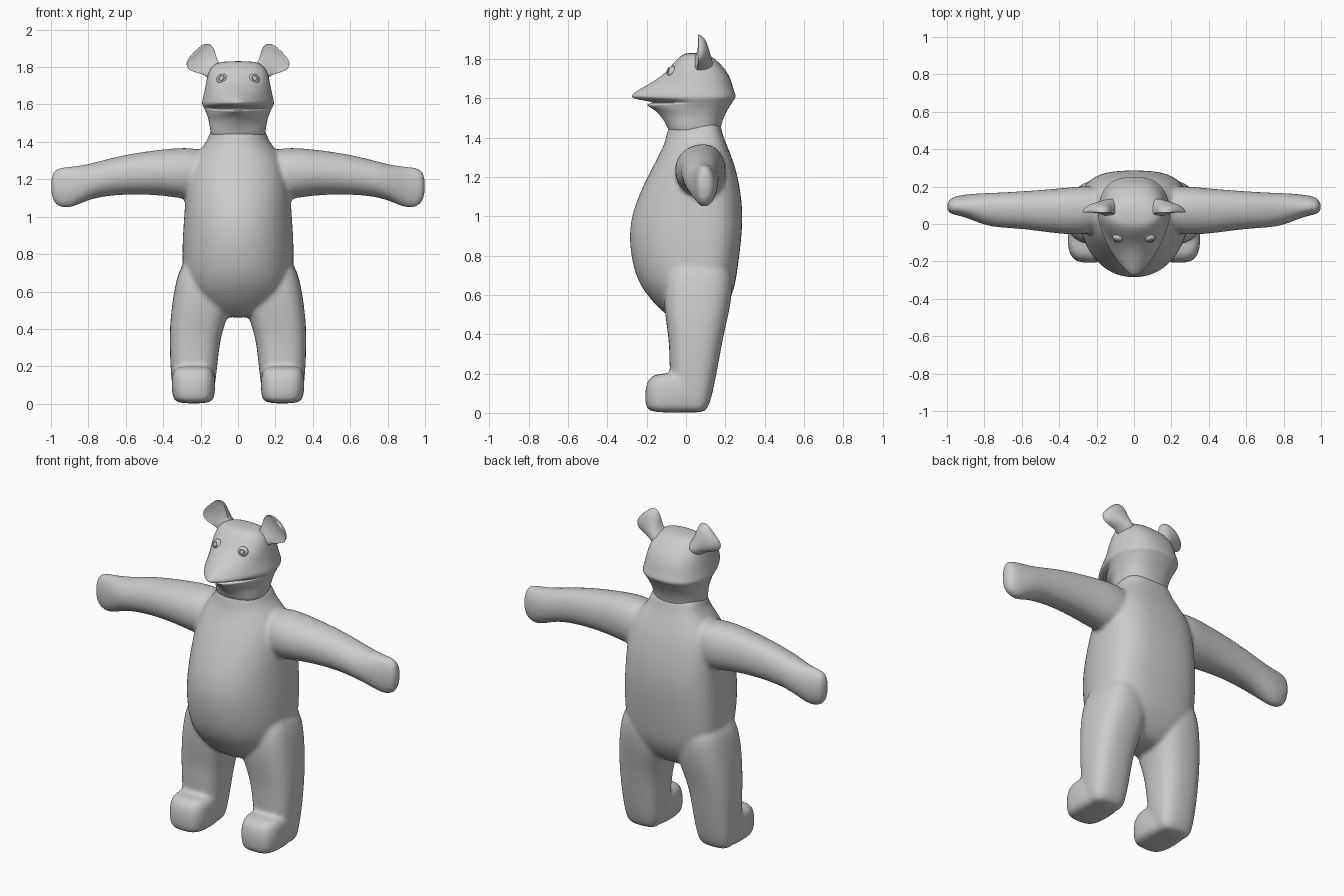
import bpy
import bmesh
import math
from mathutils import Matrix, Vector

if "Cube" in bpy.data.objects:
    bpy.data.objects.remove(bpy.data.objects["Cube"], do_unlink=True)

SIDES = 24

clay = bpy.data.materials.new("grey_clay")
clay.use_nodes = True
clay.diffuse_color = (0.6, 0.6, 0.6, 1)
clay.node_tree.nodes["Principled BSDF"].inputs["Base Color"].default_value = (0.6, 0.6, 0.6, 1)


def power(value, exponent):
    return math.copysign(abs(value) ** exponent, value)


def loft(bm, rows, middle, place, front=lambda t: 2.5, back=2.5):
    """Skin rows of (station, low, high, y_front, y_back); place maps (station, side, y) to space."""
    rings = []
    for t, low, high, y_front, y_back in rows:
        ring = []
        for i in range(SIDES):
            angle = math.tau * i / SIDES
            c, s = math.cos(angle), math.sin(angle)
            n = front(t) if s < 0 else back
            depth = middle - y_front if s < 0 else y_back - middle
            side = (low + high) / 2 + (high - low) / 2 * power(c, 2 / n)
            ring.append(bm.verts.new(place(t, side, middle + depth * power(s, 2 / n))))
        rings.append(ring)
    faces = [bm.faces.new(rings[0]), bm.faces.new(rings[-1])]
    for a, b in zip(rings, rings[1:]):
        for i in range(SIDES):
            j = (i + 1) % SIDES
            faces.append(bm.faces.new((a[i], a[j], b[j], b[i])))
    bmesh.ops.recalc_face_normals(bm, faces=faces)


def both_sides(rows):
    return [(t, -r, r, y0, y1) for t, r, y0, y1 in rows]


def finish(bm, name, subdivide=0):
    mesh = bpy.data.meshes.new(name)
    bm.to_mesh(mesh)
    bm.free()
    mesh.materials.append(clay)
    mesh.shade_smooth()
    obj = bpy.data.objects.new(name, mesh)
    bpy.context.collection.objects.link(obj)
    if subdivide:
        sub = obj.modifiers.new("subdivide", "SUBSURF")
        sub.levels = sub.render_levels = subdivide
    return obj


def upright(t, side, y):
    return (side, y, t)


# Torso with round belly and neck
torso = both_sides([
    (0.46, 0.12, -0.03, 0.12), (0.5, 0.2, -0.11, 0.18), (0.6, 0.28, -0.205, 0.24),
    (0.7, 0.3, -0.265, 0.26), (0.88, 0.3, -0.297, 0.283), (1.03, 0.287, -0.278, 0.293),
    (1.2, 0.28, -0.2, 0.267), (1.3, 0.25, -0.145, 0.235), (1.37, 0.195, -0.11, 0.205),
    (1.42, 0.155, -0.1, 0.185), (1.5, 0.145, -0.08, 0.17)])
leg = [
    (0, 0.16, 0.32, -0.05, 0.09), (0.03, 0.13, 0.348, -0.07, 0.12), (0.2, 0.11, 0.363, -0.085, 0.157),
    (0.35, 0.095, 0.367, -0.085, 0.183), (0.45, 0.06, 0.363, -0.1, 0.205),
    (0.6, 0.02, 0.345, -0.12, 0.24), (0.8, 0.05, 0.3, -0.1, 0.24)]
foot = [
    (0, 0.15, 0.325, -0.185, 0.08), (0.03, 0.125, 0.35, -0.207, 0.1), (0.1, 0.12, 0.357, -0.21, 0.1),
    (0.17, 0.125, 0.353, -0.2, 0.1), (0.205, 0.15, 0.33, -0.15, 0.08)]
arm = [
    (0.15, 1.1, 1.36, -0.04, 0.2), (0.28, 1.09, 1.372, -0.06, 0.205), (0.4, 1.115, 1.362, -0.055, 0.19),
    (0.6, 1.12, 1.335, -0.025, 0.175), (0.75, 1.105, 1.295, -0.02, 0.167),
    (0.83, 1.075, 1.275, 0.005, 0.165), (0.91, 1.04, 1.267, 0.04, 0.157),
    (0.97, 1.055, 1.262, 0.05, 0.147), (1, 1.1, 1.23, 0.065, 0.12)]

bm = bmesh.new()
loft(bm, torso, 0.08, upright, lambda t: 2.1, 2.8)
for sign in (1, -1):
    def on_side(t, side, y):
        return (sign * side, y, t)

    def sideways(t, side, y):
        return (sign * t, y, side)

    loft(bm, leg, 0.05, on_side, lambda t: 2.8, 2.6)
    loft(bm, foot, -0.05, on_side, lambda t: 3.2)
    loft(bm, arm, 0.09, sideways, lambda t: 2.1, 2.1)
body = finish(bm, "body", 2)
# Fuse the limbs into one soft skin
fuse = body.modifiers.new("fuse", "REMESH")
fuse.mode = "VOXEL"
fuse.voxel_size = 0.012
fuse.use_smooth_shade = True
soften = body.modifiers.new("soften", "SMOOTH")
soften.factor = 0.5
soften.iterations = 6

# Head with pointed snout, mouth groove and cheek ridge
head = both_sides([
    (1.4, 0.14, -0.08, 0.17), (1.46, 0.15, -0.095, 0.178), (1.51, 0.156, -0.13, 0.195),
    (1.545, 0.168, -0.165, 0.215), (1.56, 0.174, -0.2, 0.225), (1.572, 0.18, -0.205, 0.232),
    (1.577, 0.182, -0.165, 0.235), (1.585, 0.186, -0.19, 0.24), (1.597, 0.193, -0.27, 0.25),
    (1.612, 0.195, -0.288, 0.257), (1.64, 0.188, -0.255, 0.245), (1.68, 0.18, -0.175, 0.235),
    (1.73, 0.17, -0.105, 0.215), (1.78, 0.157, -0.065, 0.172), (1.815, 0.13, -0.03, 0.13),
    (1.832, 0.085, 0, 0.09)])


def muzzle(z):
    return 1.4 if 1.55 < z < 1.66 else 1.6 if 1.5 < z < 1.7 else 2.1


bm = bmesh.new()
loft(bm, head, 0.04, upright, muzzle, 2.5)
finish(bm, "head", 2)

# Ears, cupped at the front, and ringed eyes
ear = both_sides([
    (0, 0.05, 0.035, 0.14), (0.05, 0.048, 0.04, 0.135), (0.09, 0.07, 0.065, 0.125),
    (0.13, 0.092, 0.07, 0.115), (0.16, 0.085, 0.068, 0.105), (0.182, 0.055, 0.058, 0.085)])
for sign, label in ((1, "left"), (-1, "right")):
    def outward(t, side, y):
        d = math.sqrt(0.5)
        return (sign * (0.105 + d * (t + side)), y, 1.755 + d * (t - side))

    bm = bmesh.new()
    loft(bm, ear, 0.06, outward, lambda t: 2, 2)
    finish(bm, label + "_ear", 2)

    gaze = Vector((sign * 0.25, -1, 0.35)).normalized()
    spin = gaze.to_track_quat("Z", "Y").to_matrix().to_4x4()
    center = Vector((sign * 0.085, -0.073, 1.735))
    bm = bmesh.new()
    bmesh.ops.create_uvsphere(bm, u_segments=24, v_segments=16, radius=0.03,
                              matrix=Matrix.Translation(center) @ spin @ Matrix.Diagonal((1, 1, 0.75, 1)))
    finish(bm, label + "_eye")
    bpy.ops.mesh.primitive_torus_add(major_radius=0.014, minor_radius=0.003,
                                     major_segments=24, minor_segments=8,
                                     location=center + gaze * 0.02,
                                     rotation=spin.to_euler())
    ring = bpy.context.object
    ring.name = label + "_iris_ring"
    ring.data.materials.append(clay)
    ring.data.shade_smooth()
